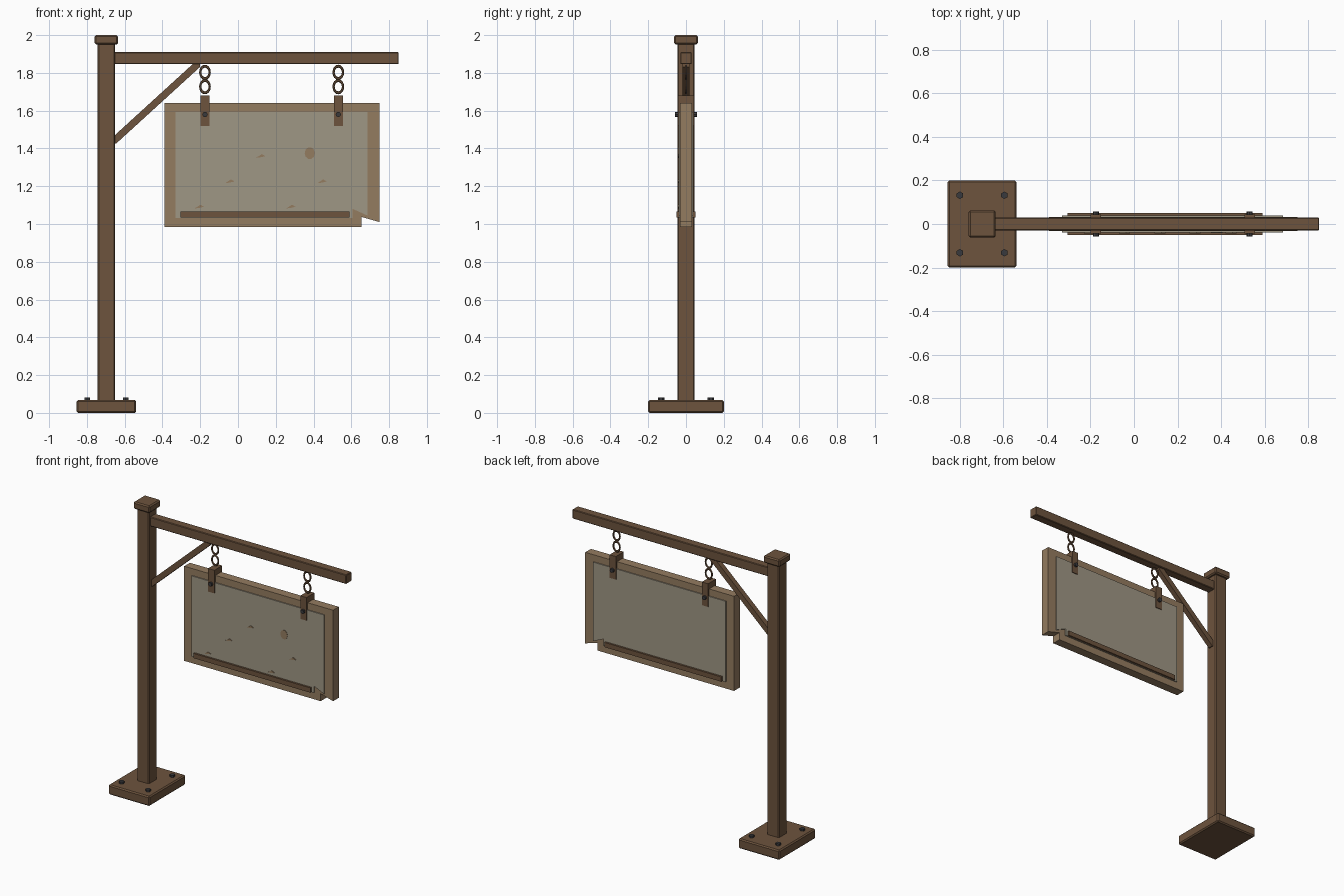
import bpy, bmesh, math
from mathutils import Vector

if "Cube" in bpy.data.objects:
    bpy.data.objects.remove(bpy.data.objects["Cube"], do_unlink=True)


def material(name, rgb):
    m = bpy.data.materials.new(name)
    m.use_nodes = True
    m.diffuse_color = (*rgb, 1)
    m.node_tree.nodes["Principled BSDF"].inputs["Base Color"].default_value = (*rgb, 1)
    return m


BROWN = material("brown wood", (0.153, 0.087, 0.047))
PALE = material("pale board wood", (0.296, 0.2, 0.117))
GREY = material("faded grey paint", (0.347, 0.308, 0.232))
IRON = material("dark iron", (0.042, 0.042, 0.046))


def finish(name, bm, mat, bevel=0):
    bmesh.ops.recalc_face_normals(bm, faces=bm.faces)
    mesh = bpy.data.meshes.new(name)
    bm.to_mesh(mesh)
    bm.free()
    mesh.materials.append(mat)
    ob = bpy.data.objects.new(name, mesh)
    bpy.context.collection.objects.link(ob)
    if bevel:
        mod = ob.modifiers.new("Bevel", "BEVEL")
        mod.width, mod.segments = bevel, 1
    return ob


def box(name, low, high, mat, bevel=0):
    low, high = Vector(low), Vector(high)
    bm = bmesh.new()
    bmesh.ops.create_cube(bm, size=1)
    for v in bm.verts:
        v.co = (low + high) / 2 + v.co * (high - low)
    return finish(name, bm, mat, bevel)


def slab(name, outline, y0, y1, mat):
    """Extrude an x-z outline along y."""
    bm = bmesh.new()
    face = bm.faces.new([bm.verts.new((x, y0, z)) for x, z in outline])
    new = bmesh.ops.extrude_face_region(bm, geom=[face])["geom"]
    for v in new:
        if isinstance(v, bmesh.types.BMVert):
            v.co.y = y1
    return finish(name, bm, mat)


def bolt(name, centre, radius, depth, sides, along_y=False):
    bm = bmesh.new()
    bmesh.ops.create_cone(bm, cap_ends=True, segments=sides, radius1=radius,
                          radius2=radius, depth=depth)
    ob = finish(name, bm, IRON)
    ob.location = centre
    if along_y:
        ob.rotation_euler.x = math.pi / 2
    return ob


# Base, post, cap and arm
POST_X = -0.697
box("base_plate", (POST_X - 0.158, -0.2, 0), (POST_X + 0.158, 0.2, 0.068), BROWN, 0.008)
box("post", (POST_X - 0.046, -0.045, 0.06), (POST_X + 0.046, 0.045, 1.955), BROWN, 0.006)
box("post_cap", (POST_X - 0.062, -0.063, 1.95), (POST_X + 0.062, 0.063, 2), BROWN, 0.008)
box("arm", (-0.66, -0.03, 1.846), (0.85, 0.03, 1.91), BROWN, 0.004)
for sx in (-1, 1):
    for sy in (-1, 1):
        bolt("base_bolt", (POST_X + sx * 0.102, sy * 0.132, 0.07), 0.017, 0.024, 6)

# Diagonal brace under the arm
slab("brace", [(-0.66, 1.426), (-0.645, 1.426), (-0.2, 1.832), (-0.2, 1.848),
               (-0.238, 1.848), (-0.66, 1.463)], -0.018, 0.018, BROWN)

# Sign board with a broken lower corner
slab("sign_board", [(-0.39, 0.985), (0.655, 0.985), (0.655, 1.037), (0.75, 1.01),
                    (0.75, 1.64), (-0.39, 1.64)], -0.031, 0.031, PALE)
panel = [(-0.33, 1.033), (0.607, 1.033), (0.607, 1.08), (0.685, 1.045),
         (0.685, 1.592), (-0.33, 1.592)]
for side, s in (("front", -1), ("back", 1)):
    slab(side + "_paint", panel, s * 0.03, s * 0.038, GREY)
    box(side + "_rail", (-0.305, min(s * 0.03, s * 0.051), 1.034),
        (0.59, max(s * 0.03, s * 0.051), 1.067), BROWN)

# Worn patches in the front paint
for x, z in ((0.12, 1.36), (-0.043, 1.226), (0.445, 1.226), (-0.205, 1.092), (0.28, 1.092)):
    slab("paint_chip", [(x - 0.025, z - 0.01), (x - 0.002, z - 0.007), (x + 0.025, z - 0.001),
                        (x + 0.006, z + 0.01)], -0.037, -0.0425, PALE)
ring = [2 * math.pi * i / 10 for i in range(10)]
slab("worn_spot", [(0.38 + 0.027 * math.cos(a), 1.375 + 0.032 * math.sin(a)) for a in ring],
     -0.037, -0.041, PALE)

# Hangers: clamp, clamp bolts and two oval links
for x in (-0.175, 0.531):
    box("hanger_clamp", (x - 0.024, -0.043, 1.52), (x + 0.024, 0.043, 1.68), BROWN)
    bolt("clamp_bolt", (x, 0, 1.58), 0.014, 0.114, 8, True)
    for z in (1.803, 1.727):
        bpy.ops.mesh.primitive_torus_add(major_segments=16, minor_segments=6,
                                         major_radius=0.025, minor_radius=0.006,
                                         location=(x, 0, z), rotation=(math.pi / 2, 0, 0))
        link = bpy.context.object
        link.name = "chain_link"
        link.scale.y = 1.3
        link.data.materials.append(BROWN)
